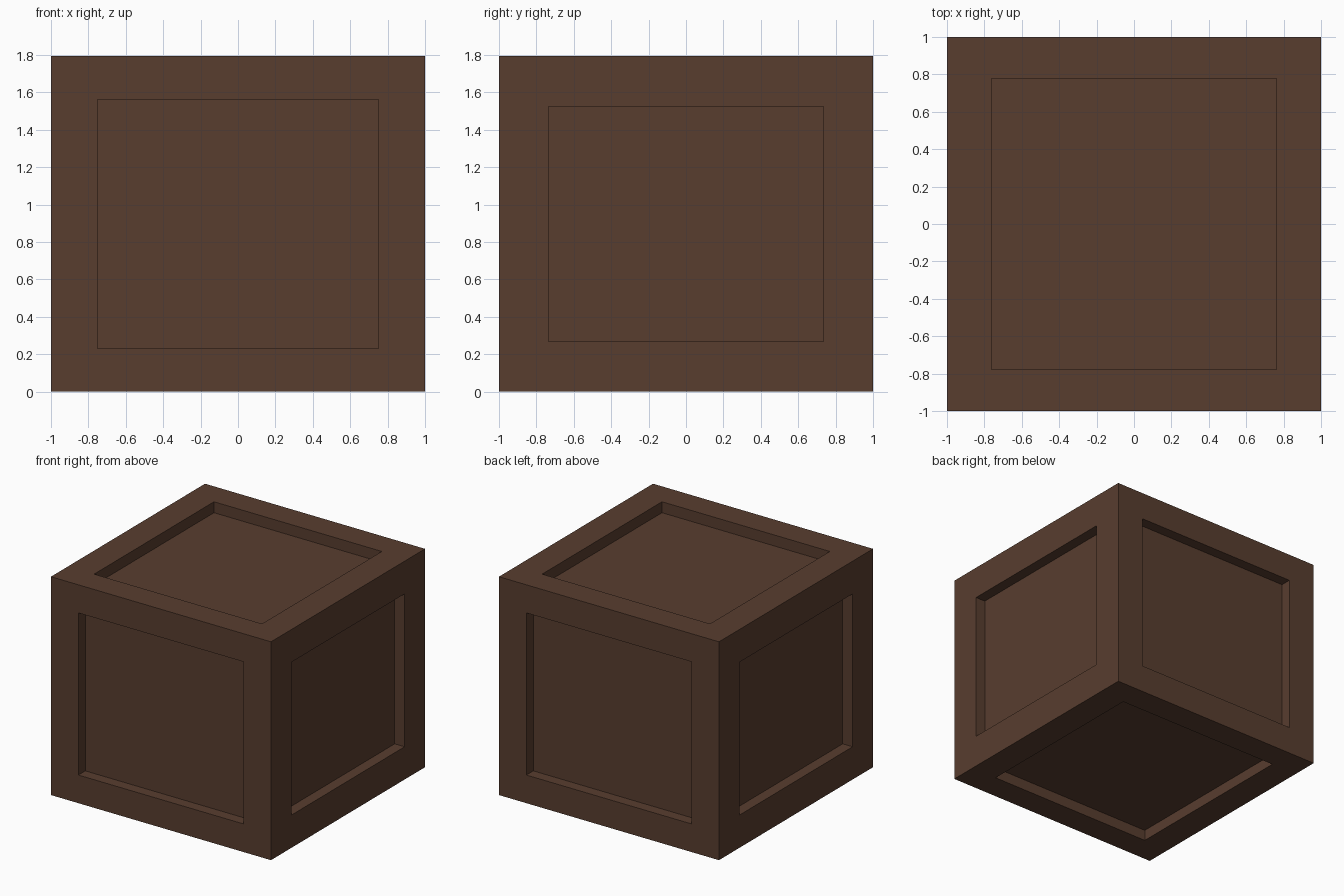
import bpy, bmesh
from mathutils import Vector

if "Cube" in bpy.data.objects:
    bpy.data.objects.remove(bpy.data.objects["Cube"])

HALF = Vector((1.0, 1.0, 0.897))   # half size of the crate
DEPTH = 0.09                       # depth of every recessed panel
# half size of the recess on the faces along each axis (x, y, z)
RECESS = [Vector((0, 0.735, 0.628)),
          Vector((0.751, 0, 0.666)),
          Vector((0.763, 0.778, 0))]

wood = bpy.data.materials.new("dark brown wood")
wood.diffuse_color = (0.098, 0.047, 0.028, 1)
wood.use_nodes = True
wood.node_tree.nodes["Principled BSDF"].inputs["Base Color"].default_value = wood.diffuse_color


def inset_to(bm, face, axis, level):
    """Inset a face and snap its corners to the recess outline at a level."""
    bmesh.ops.inset_individual(bm, faces=[face], thickness=0.05)
    for v in face.verts:
        for i in range(3):
            size = level if i == axis else RECESS[axis][i]
            v.co[i] = size if v.co[i] > 0 else -size


# Crate body
bm = bmesh.new()
bmesh.ops.create_cube(bm, size=2)
bmesh.ops.scale(bm, vec=HALF, verts=bm.verts)
bm.normal_update()

# Recessed panel on all six sides: rim first, then the sunken floor
for face in list(bm.faces):
    axis = max(range(3), key=lambda i: abs(face.normal[i]))
    inset_to(bm, face, axis, HALF[axis])
    inset_to(bm, face, axis, HALF[axis] - DEPTH)

bmesh.ops.translate(bm, vec=(0, 0, HALF.z), verts=bm.verts)
bmesh.ops.recalc_face_normals(bm, faces=bm.faces)
mesh = bpy.data.meshes.new("crate")
bm.to_mesh(mesh)
bm.free()
mesh.materials.append(wood)
bpy.context.collection.objects.link(bpy.data.objects.new("crate", mesh))
